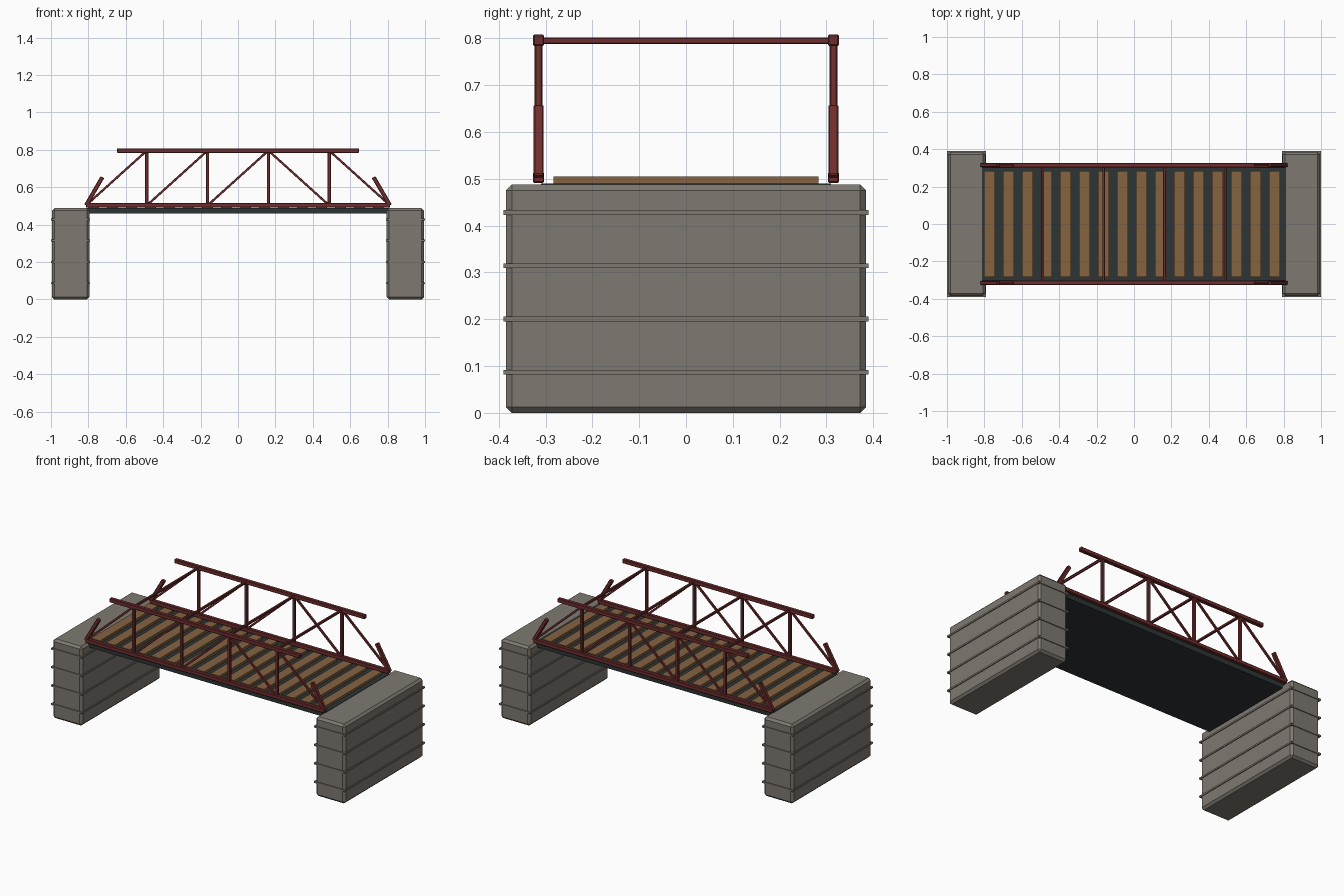
import bpy, bmesh
from mathutils import Vector, Matrix

if "Cube" in bpy.data.objects:
    bpy.data.objects.remove(bpy.data.objects["Cube"])


def material(name, rgb):
    m = bpy.data.materials.new(name)
    m.diffuse_color = (*rgb, 1)
    m.use_nodes = True
    m.node_tree.nodes["Principled BSDF"].inputs["Base Color"].default_value = m.diffuse_color
    return m


STONE = material("grey stone", (0.21, 0.19, 0.165))
RED = material("dark red paint", (0.16, 0.026, 0.026))
WOOD = material("brown wood", (0.235, 0.125, 0.053))
STEEL = material("dark steel", (0.026, 0.034, 0.035))


def make(name, bm, mat, bevel):
    if bevel:
        bmesh.ops.bevel(bm, geom=bm.edges[:], offset=bevel, segments=1,
                        affect='EDGES', profile=0.5)
    me = bpy.data.meshes.new(name)
    bm.to_mesh(me)
    bm.free()
    me.materials.append(mat)
    ob = bpy.data.objects.new(name, me)
    bpy.context.collection.objects.link(ob)
    return ob


def box(name, lo, hi, mat, bevel=0):
    lo, hi = Vector(lo), Vector(hi)
    bm = bmesh.new()
    bmesh.ops.create_cube(bm, size=1, matrix=Matrix.Translation((lo + hi) / 2)
                          @ Matrix.Diagonal((*(hi - lo), 1)))
    return make(name, bm, mat, bevel)


def beam(name, a, b, t, mat, bevel=0):
    """Square bar from a to b, lying in an xz or yz plane."""
    a, b = Vector(a), Vector(b)
    z = (b - a).normalized()
    side = Vector((1, 0, 0)) if abs(z.y) > 0.5 else Vector((0, 1, 0))
    rot = Matrix((side, z.cross(side), z)).transposed().to_4x4()
    bm = bmesh.new()
    bmesh.ops.create_cube(bm, size=1, matrix=Matrix.Translation((a + b) / 2) @ rot
                          @ Matrix.Diagonal((t, t, (b - a).length, 1)))
    return make(name, bm, mat, bevel)


HALF = 0.8125            # half span
BAY = 2 * HALF / 5
ZB, ZT, Y = 0.503, 0.796, 0.315

# Stone piers with thin course bands
for s, tag in ((-1, "left"), (1, "right")):
    x0, x1 = sorted((s * 0.795, s * 0.995))
    box(f"{tag}_pier", (x0, -0.385, 0), (x1, 0.385, 0.488), STONE, 0.013)
    for i in range(4):
        z = 0.087 + i * 0.1137
        box(f"{tag}_pier_band_{i + 1}", (x0 - 0.005, -0.39, z - 0.005),
            (x1 + 0.005, 0.39, z + 0.005), STONE)

# Deck slab and planks
box("deck_slab", (-HALF, -0.31, 0.46), (HALF, 0.31, 0.49), STEEL)
pitch = 2 * HALF / 16
for i in range(16):
    x = -HALF + (i + 0.4) * pitch
    box(f"plank_{i + 1}", (x - 0.03, -0.283, 0.487), (x + 0.03, 0.283, 0.505), WOOD)

# Side trusses
posts = [-HALF + BAY * (i + 1) for i in range(4)]
nodes = [-HALF] + posts + [HALF]
for y, tag in ((-Y, "front"), (Y, "back")):
    beam(f"{tag}_bottom_chord", (-HALF, y, ZB), (HALF, y, ZB), 0.024, RED, 0.003)
    beam(f"{tag}_top_chord", (-0.648, y, ZT), (0.648, y, ZT), 0.024, RED, 0.003)
    for i, x in enumerate(posts):
        beam(f"{tag}_post_{i + 1}", (x, y, ZB), (x, y, ZT), 0.017, RED, 0.002)
    for i in range(5):
        za, zb = (ZB, ZT) if i < 3 else (ZT, ZB)
        beam(f"{tag}_diagonal_{i + 1}", (nodes[i], y, za), (nodes[i + 1], y, zb),
             0.012, RED, 0.001)
    # Short raking end braces
    for s in (-1, 1):
        beam(f"{tag}_end_brace", (s * HALF, y, ZB), (s * 0.725, y, 0.654),
             0.022, RED, 0.003)

# Overhead cross struts
for i, x in enumerate(posts):
    beam(f"cross_strut_{i + 1}", (x, -Y, 0.795), (x, Y, 0.795), 0.014, RED, 0.002)
